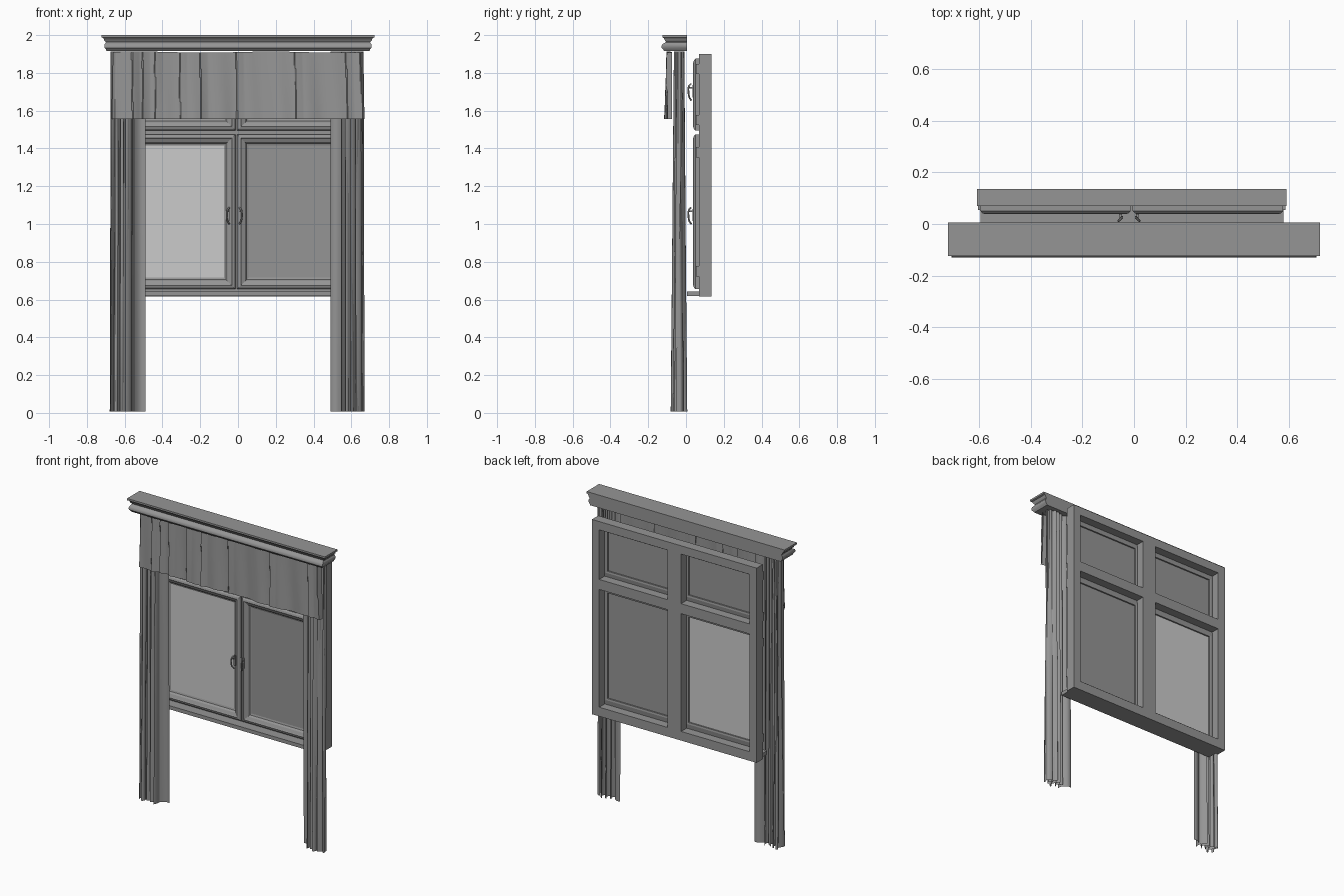
import bpy, bmesh, math
from math import sin, pi

if "Cube" in bpy.data.objects:
    bpy.data.objects.remove(bpy.data.objects["Cube"])


def material(name, g):
    m = bpy.data.materials.new(name)
    m.diffuse_color = (g, g, g, 1)
    m.use_nodes = True
    m.node_tree.nodes["Principled BSDF"].inputs["Base Color"].default_value = m.diffuse_color
    return m


DARK = material("dark_grey", .3)
PALE = material("pale_glass", .55)


def finish(name, bm, smooth=None, mat=DARK):
    bmesh.ops.recalc_face_normals(bm, faces=bm.faces)
    me = bpy.data.meshes.new(name)
    bm.to_mesh(me)
    bm.free()
    me.materials.append(mat)
    ob = bpy.data.objects.new(name, me)
    bpy.context.collection.objects.link(ob)
    if smooth:
        bpy.ops.object.select_all(action='DESELECT')
        ob.select_set(True)
        bpy.context.view_layer.objects.active = ob
        bpy.ops.object.shade_smooth_by_angle(angle=math.radians(smooth))
    return ob


def add_box(bm, x0, x1, y0, y1, z0, z1):
    for v in bmesh.ops.create_cube(bm, size=1)['verts']:
        v.co = (x0 + (v.co.x + .5) * (x1 - x0),
                y0 + (v.co.y + .5) * (y1 - y0),
                z0 + (v.co.z + .5) * (z1 - z0))


def box(name, *b, mat=DARK):
    bm = bmesh.new()
    add_box(bm, *b)
    return finish(name, bm, mat=mat)


def sheet(name, fn, nu, nv):
    """Cloth surface from fn(u, v)."""
    bm = bmesh.new()
    g = [[bm.verts.new(fn(i / nu, j / nv)) for j in range(nv + 1)] for i in range(nu + 1)]
    for i in range(nu):
        for j in range(nv):
            bm.faces.new((g[i][j], g[i + 1][j], g[i + 1][j + 1], g[i][j + 1]))
    return finish(name, bm, 50)


# Cornice: moulded profile (half width, front y, z) mitred round both ends
profile = [(.722, -.125, 2.0), (.722, -.125, 1.988), (.712, -.118, 1.984), (.708, -.112, 1.972),
           (.700, -.106, 1.964), (.700, -.110, 1.960), (.706, -.124, 1.953), (.708, -.130, 1.943),
           (.706, -.130, 1.932), (.700, -.122, 1.925), (.696, -.116, 1.916)]
bm = bmesh.new()
rows = [[bm.verts.new(p) for p in ((-w, .005, z), (-w, y, z), (w, y, z), (w, .005, z))]
        for w, y, z in profile]
for a, b in zip(rows, rows[1:]):
    for k in range(3):
        bm.faces.new((a[k], a[k + 1], b[k + 1], b[k]))
bm.faces.new(rows[0])
bm.faces.new(rows[-1])
bm.faces.new([r[0] for r in rows] + [r[3] for r in reversed(rows)])
finish("cornice", bm, 35)


# Valance: sheet with shallow waves, sharp pleats and ends turned back
PLEATS = (-.56, -.505, -.44, -.31, -.2, -.01, .3, .57, .645)


def valance(u, v):
    x = -.662 + 1.326 * u
    amp = .007 + .006 * (1 - v)
    y = -.088 - .010 * (1 - v) + amp * (.6 * sin(13 * x + 1) + .4 * sin(41 * x + 2 + v))
    for p in PLEATS:
        d = x - p - .006 * (1 - v)
        if 0 <= d < .04:
            y -= .013 * (1 - d / .04)
    y = max(-.116, min(-.076, y))
    end = max(0, 1 - min(u, 1 - u) / .012)
    y += (-.074 - y) * end
    x *= 1 + .008 * (1 - v)
    return (x, y, 1.557 + (.353 + .003 * sin(9 * x)) * v)


sheet("valance", valance, 260, 8)


# Curtains: flat inner panel followed by dense deep folds
def curtain(side):
    def fn(u, v):
        flat = .16
        depth = .045 - .017 * v
        if u < flat:
            s = u / flat
            x = .49 + .055 * s
            y = -.036 + depth * (.5 - .5 * s * s) + .006 * sin(pi * s)
        else:
            s = (u - flat) / (1 - flat)
            ph = 2 * pi * 4.5 * s
            x = .545 + .125 * s * (1 - .04 * v) + .012 * sin(2 * ph + side) * min(1, 8 * s * (1 - s))
            y = -.036 - depth * sin(ph + .6 * sin(3 * v + 5 * s) * s) * (.75 + .25 * sin(9 * s + 2 + side))
        if side < 0:
            x = .49 + (x - .49) * 1.05
        return (side * x, y, .008 + 1.905 * v)
    return fn


sheet("curtain_left", curtain(-1), 150, 16)
sheet("curtain_right", curtain(1), 150, 16)

# Window frame with central mullion and transom
CX = -.009
Y0, Y1 = .07, .135
for s, n in ((-1, "left"), (1, "right")):
    a, b = sorted((CX + s * .601, CX + s * .548))
    box("frame_jamb_" + n, a, b, Y0, Y1, .615, 1.9)
    a, b = sorted((CX + s * .548, CX + s * .05))
    for z0, z1, m in ((1.845, 1.9, "head"), (1.452, 1.518, "transom"), (.615, .675, "bottom")):
        box(f"frame_{m}_{n}", a, b, Y0, Y1, z0, z1)
box("frame_mullion", CX - .05, CX + .05, Y0, Y1, .615, 1.9)

# Sill board
box("sill", -.595, .58, .004, .055, .618, .642)
box("sill_back", -.595, .58, .05, .072, .618, .642)

# Sashes: bevelled section (inset, y) swept round a rectangle, plus glass
SECTION = [(0, .074), (0, .05), (.008, .042), (.02, .038), (.024, .042), (.042, .05),
           (.05, .062), (.062, .066), (.062, .08), (.05, .082)]


def sash(name, x0, x1, z0, z1, mat):
    bm = bmesh.new()
    loops = [[bm.verts.new(p) for p in ((x0 + i, y, z0 + i), (x1 - i, y, z0 + i),
                                        (x1 - i, y, z1 - i), (x0 + i, y, z1 - i))]
             for i, y in SECTION]
    for a, b in zip(loops, loops[1:] + loops[:1]):
        for k in range(4):
            m = (k + 1) % 4
            bm.faces.new((a[k], a[m], b[m], b[k]))
    finish(name, bm)
    box(name + "_glass", x0 + .045, x1 - .045, .0655, .0705, z0 + .045, z1 - .045, mat=mat)


# Handles: plate, spindle and curved lever
def handle(name, x, z, side):
    bm = bmesh.new()
    add_box(bm, x - .006, x + .006, .034, .043, z - .03, z + .035)
    add_box(bm, x - .004, x + .004, .018, .036, z + .018, z + .026)
    finish(name + "_plate", bm)
    cu = bpy.data.curves.new(name, 'CURVE')
    cu.dimensions = '3D'
    cu.bevel_depth = .0045
    cu.bevel_resolution = 2
    cu.resolution_u = 6
    cu.use_fill_caps = True
    cu.materials.append(DARK)
    sp = cu.splines.new('BEZIER')
    pts = [(-.006, .026, .042), (.004, .015, .028), (.008, .013, 0), (.003, .018, -.03), (-.006, .028, -.045)]
    sp.bezier_points.add(len(pts) - 1)
    for bp, (dx, y, dz) in zip(sp.bezier_points, pts):
        bp.co = (x + side * dx, y, z + dz)
        bp.handle_left_type = bp.handle_right_type = 'AUTO'
    bpy.context.collection.objects.link(bpy.data.objects.new(name, cu))


for s, n, hx in ((-1, "left", -.052), (1, "right", .013)):
    x0, x1 = sorted((CX + s * .588, CX + s * .004))
    for m, z0, z1, hz, hd in (("lower", .655, 1.475, 1.045, .095), ("upper", 1.495, 1.875, 1.70, .055)):
        sash(f"sash_{m}_{n}", x0, x1, z0, z1, PALE if (m, s) == ("lower", -1) else DARK)
        handle(f"handle_{m}_{n}", hx, hz, s)
        # Hinges on the outer edge
        for k, z in enumerate((z0 + hd, z1 - hd)):
            a, b = sorted((CX + s * .586, CX + s * .597))
            box(f"hinge_{m}_{n}_{k}", a, b, .054, .072, z - .027, z + .027)
